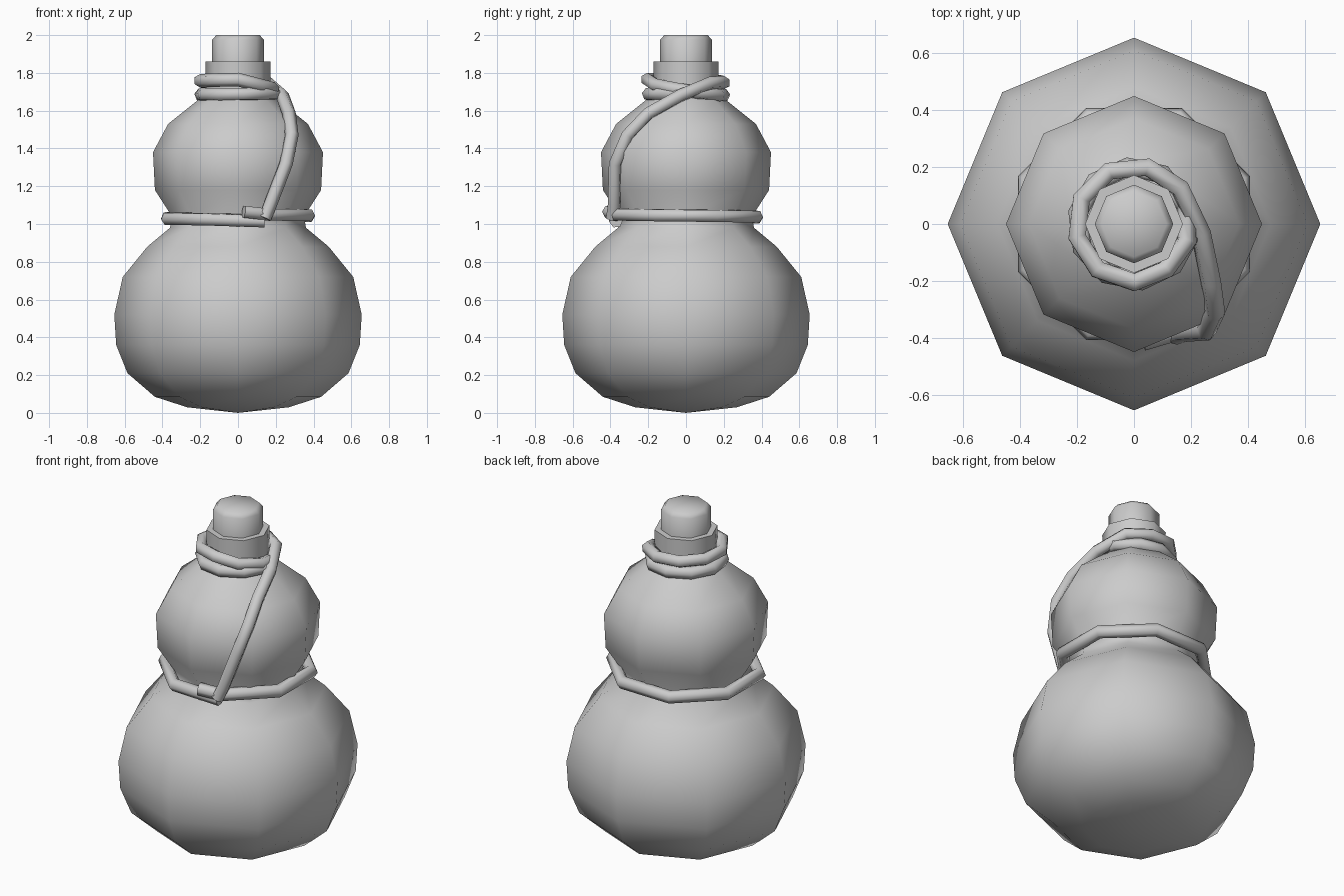
import bpy, bmesh, math

cube = bpy.data.objects.get("Cube")
if cube:
    bpy.data.objects.remove(cube, do_unlink=True)

grey = bpy.data.materials.new("plain_grey")
grey.use_nodes = True
grey.diffuse_color = (0.6, 0.6, 0.6, 1)
grey.node_tree.nodes["Principled BSDF"].inputs["Base Color"].default_value = (0.6, 0.6, 0.6, 1)


def finish(obj, angle):
    """Link, colour and smooth shade a part, keeping edges over the angle sharp."""
    bpy.context.collection.objects.link(obj)
    obj.data.materials.append(grey)
    bpy.ops.object.select_all(action='DESELECT')
    obj.select_set(True)
    bpy.context.view_layer.objects.active = obj
    if obj.type == 'CURVE':
        bpy.ops.object.convert(target='MESH')
    bpy.ops.object.shade_smooth_by_angle(angle=math.radians(angle))
    return bpy.context.object


def lathe(name, profile, angle, sides=8):
    """Turn a (radius, height) profile around z, with corners on the axes."""
    bm = bmesh.new()
    rings = []
    for r, z in profile:
        count = sides if r > 0 else 1
        rings.append([bm.verts.new((r * math.cos(math.tau * i / sides),
                                    r * math.sin(math.tau * i / sides), z))
                      for i in range(count)])
    for low, high in zip(rings, rings[1:]):
        for i in range(sides):
            j = (i + 1) % sides
            quad = [low[i % len(low)], low[j % len(low)],
                    high[j % len(high)], high[i % len(high)]]
            bm.faces.new(list(dict.fromkeys(quad)))
    bmesh.ops.recalc_face_normals(bm, faces=bm.faces)
    mesh = bpy.data.meshes.new(name)
    bm.to_mesh(mesh)
    bm.free()
    return finish(bpy.data.objects.new(name, mesh), angle)


def rope(name, points, radius=0.036):
    """Sweep a six-sided cord along straight segments."""
    curve = bpy.data.curves.new(name, 'CURVE')
    curve.dimensions = '3D'
    curve.bevel_depth = radius
    curve.bevel_resolution = 1
    curve.use_fill_caps = True
    spline = curve.splines.new('POLY')
    spline.points.add(len(points) - 1)
    for p, co in zip(spline.points, points):
        p.co = (*co, 1)
    return finish(bpy.data.objects.new(name, curve), 65)


def arc(radius, start, end, z0, z1, steps):
    """Points on a rising or falling arc, angles in degrees."""
    pts = []
    for i in range(steps + 1):
        t = i / steps
        a = math.radians(start + (end - start) * t)
        pts.append((radius * math.cos(a), radius * math.sin(a), z0 + (z1 - z0) * t))
    return pts


# Gourd body: wide lower bulb, pinched waist, smaller upper bulb
lathe("gourd_body", [(0, 0), (0.27, 0.03), (0.44, 0.085), (0.585, 0.21), (0.645, 0.36),
                     (0.655, 0.52), (0.61, 0.72), (0.48, 0.88), (0.36, 0.98),
                     (0.35, 1.04), (0.44, 1.18), (0.45, 1.38), (0.37, 1.53),
                     (0.22, 1.65), (0.16, 1.7)], 80)

# Neck collar and stopper
lathe("neck_collar", [(0.17, 1.66), (0.172, 1.86), (0.12, 1.86)], 50)
lathe("stopper", [(0.138, 1.84), (0.138, 1.975), (0.115, 2), (0, 2)], 50)

# Cord round the waist, overlapping itself at the front
rope("waist_cord", [(0.03, -0.41, 1.065)] + arc(0.405, -67.5, 247.5, 1.05, 1.025, 7)
     + [(0.14, -0.37, 1.015)])

# Cord from the waist up over the shoulder, then twice round the neck
rope("neck_cord", [(0.14, -0.39, 1.03), (0.17, -0.38, 1.1), (0.255, -0.375, 1.32),
                   (0.285, -0.31, 1.47), (0.27, -0.2, 1.585), (0.235, -0.03, 1.68)]
     + arc(0.205, 38, 270, 1.745, 1.765, 6)
     + arc(0.195, 305, 380, 1.735, 1.695, 2)
     + arc(0.2, 60, 350, 1.68, 1.69, 8))
